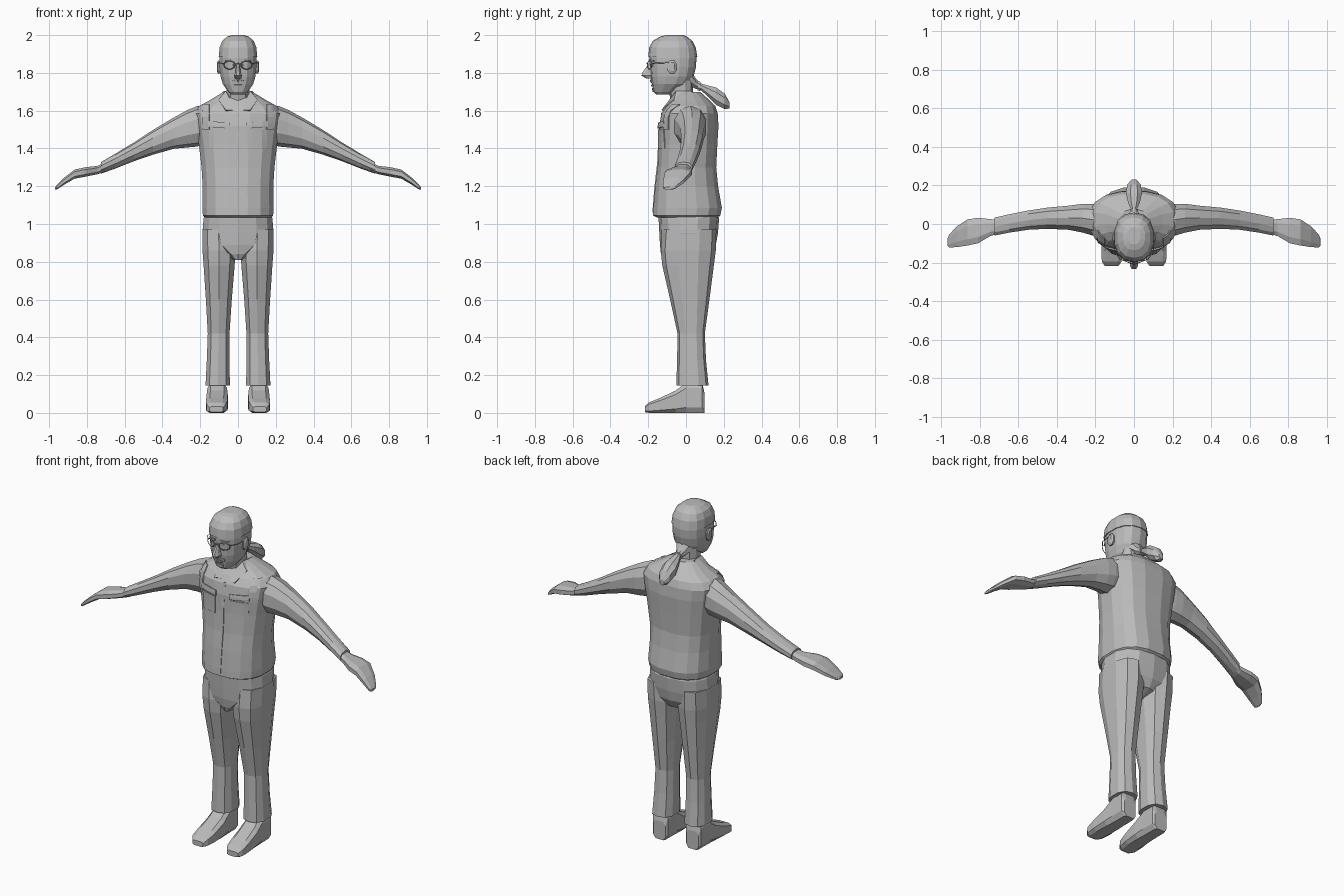
import bpy, bmesh, math
from mathutils import Vector
from mathutils.bvhtree import BVHTree

GREY = bpy.data.materials.new("plain grey")
GREY.diffuse_color = (0.5, 0.5, 0.5, 1)


def add(name, verts, faces, mirror=False, thick=0):
    """Mesh object with optional mirror and thickness."""
    me = bpy.data.meshes.new(name)
    me.from_pydata(verts, [], faces)
    bm = bmesh.new()
    bm.from_mesh(me)
    bmesh.ops.recalc_face_normals(bm, faces=bm.faces)
    bm.to_mesh(me)
    bm.free()
    me.materials.append(GREY)
    ob = bpy.data.objects.new(name, me)
    bpy.context.collection.objects.link(ob)
    if thick:
        m = ob.modifiers.new("thickness", 'SOLIDIFY')
        m.thickness, m.offset = thick, 0
    if mirror:
        m = ob.modifiers.new("mirror", 'MIRROR')
        m.use_mirror_merge = False
    return ob


def loft(name, axis, rings, n=12, p=2.4, mirror=False):
    """Skin of rounded rings; ring = (position on axis, a min, a max, b min, b max)."""
    verts, faces = [], []
    fit = math.cos(math.pi / n) ** (2 / p)
    for t, a0, a1, b0, b1 in rings:
        for i in range(n):
            w = 2 * math.pi * (i + 0.5) / n
            c, s = math.cos(w), math.sin(w)
            a = (a0 + a1) / 2 + (a1 - a0) / 2 * math.copysign(abs(c) ** (2 / p), c) / fit
            b = (b0 + b1) / 2 + (b1 - b0) / 2 * math.copysign(abs(s) ** (2 / p), s) / fit
            verts.append({'x': (t, a, b), 'y': (a, t, b), 'z': (a, b, t)}[axis])
    for r in range(len(rings) - 1):
        for i in range(n):
            j = (i + 1) % n
            faces.append((r * n + i, r * n + j, r * n + n + j, r * n + n + i))
    faces += [tuple(range(n)), tuple(range(len(verts) - n, len(verts)))]
    return add(name, verts, faces, mirror)


def patch(name, base, x0, x1, z0, z1, thick=0.009, mirror=True, slope=0):
    """Thin plate laid on the front of another part."""
    me = base.data
    tree = BVHTree.FromPolygons([v.co for v in me.vertices], [f.vertices[:] for f in me.polygons])
    n, verts = 4, []
    for k in range(n + 1):
        for i in range(n + 1):
            x = x0 + (x1 - x0) * i / n
            z = z0 + (z1 - z0) * k / n + slope * (x - x0)
            hit = tree.ray_cast(Vector((x, -1, z)), Vector((0, 1, 0)))[0]
            verts.append((x, hit.y if hit else -0.1, z))
    w = n + 1
    faces = [(k * w + i, k * w + i + 1, k * w + w + i + 1, k * w + w + i)
             for k in range(n) for i in range(n)]
    return add(name, verts, faces, mirror, thick)


def wire(name, pts, closed=False, r=0.0025):
    """Thin wire, one for each side."""
    for side, s in (("left", 1), ("right", -1)):
        cu = bpy.data.curves.new(name, 'CURVE')
        cu.dimensions, cu.bevel_depth, cu.bevel_resolution = '3D', r, 0
        sp = cu.splines.new('POLY')
        sp.points.add(len(pts) - 1)
        for q, (x, y, z) in zip(sp.points, pts):
            q.co = (s * x, y, z, 1)
        sp.use_cyclic_u = closed
        cu.materials.append(GREY)
        bpy.context.collection.objects.link(bpy.data.objects.new(f"{side}_{name}", cu))


def sym(rows):
    """Rings symmetric in x: (z, half width, y front, y back)."""
    return [(z, -w, w, f, b) for z, w, f, b in rows]


# Jacket body with hem, chest and sloping shoulders
jacket = loft("jacket", 'z', sym([
    (1.035, .176, -.155, .168), (1.045, .186, -.175, .182), (1.085, .189, -.173, .19),
    (1.20, .187, -.163, .17), (1.30, .193, -.15, .16), (1.42, .207, -.143, .166),
    (1.52, .222, -.142, .172), (1.585, .232, -.13, .168), (1.625, .205, -.105, .155),
    (1.655, .15, -.08, .125), (1.70, .075, -.06, .075)]), n=16, p=2.5)
patch("zip_strip", jacket, -.008, .008, 1.06, 1.59, .008, mirror=False)
patch("chest_pocket", jacket, .05, .15, 1.40, 1.50, .01)
patch("pocket_flap", jacket, .045, .155, 1.505, 1.535, .016, slope=.08)
patch("shoulder_strap", jacket, .15, .185, 1.50, 1.63, .014)

# Open collar
add("collar", [(.07, .03, 1.70), (.10, .03, 1.67), (.062, -.05, 1.70), (.10, -.06, 1.655),
               (.012, -.112, 1.60), (.065, -.125, 1.60)],
    [(0, 1, 3, 2), (2, 3, 5, 4)], True, .012)

# Sleeves and mitten hands
loft("sleeve", 'x', [
    (.17, -.05, .10, 1.43, 1.625), (.215, -.06, .105, 1.415, 1.62), (.265, -.045, .105, 1.41, 1.60),
    (.34, -.03, .095, 1.402, 1.56), (.45, -.025, .085, 1.37, 1.495), (.55, -.03, .07, 1.335, 1.43),
    (.65, -.045, .05, 1.295, 1.37), (.725, -.06, .033, 1.268, 1.327)], n=10, p=2.2, mirror=True)
loft("hand", 'x', [
    (.70, -.05, .022, 1.278, 1.325), (.745, -.062, .025, 1.263, 1.308),
    (.81, -.10, .032, 1.25, 1.30), (.865, -.112, .024, 1.24, 1.288),
    (.92, -.12, -.012, 1.208, 1.245), (.96, -.122, -.055, 1.182, 1.205),
    (.968, -.115, -.075, 1.182, 1.195)], n=8, p=2.6, mirror=True)

# Trousers
loft("trouser_seat", 'z', sym([
    (1.06, .172, -.14, .16), (1.03, .182, -.142, .172), (.95, .189, -.138, .166),
    (.89, .17, -.135, .155), (.84, .07, -.13, .13), (.81, .025, -.12, .06)]), n=14, p=2.5)
loft("trouser_leg", 'z', [
    (.97, .02, .188, -.12, .155), (.86, .012, .188, -.128, .152), (.78, .018, .182, -.12, .142),
    (.60, .033, .17, -.08, .12), (.42, .045, .16, -.042, .097), (.28, .045, .165, -.044, .103),
    (.145, .043, .172, -.048, .116)], n=10, p=2.5, mirror=True)

# Shoes
loft("shoe", 'y', [
    (.097, .07, .15, 0, .11), (.085, .06, .16, 0, .16), (.0, .058, .162, 0, .16),
    (-.055, .054, .166, 0, .118), (-.14, .056, .17, 0, .078), (-.195, .065, .167, 0, .056),
    (-.218, .08, .152, .004, .034)], n=8, p=4, mirror=True)

# Neck and head
loft("neck", 'z', sym([(1.56, .062, -.09, .04), (1.65, .058, -.078, .035),
                       (1.76, .065, -.10, .035)]), n=10)
skull = [(1.685, .035, -.155, -.09), (1.70, .052, -.17, -.05), (1.74, .08, -.178, .01),
         (1.78, .092, -.185, .038), (1.83, .097, -.188, .05), (1.88, .097, -.192, .053),
         (1.93, .092, -.187, .045), (1.965, .078, -.168, .027), (1.987, .052, -.13, 0),
         (1.995, .028, -.10, -.02)]
head = loft("head", 'z', sym(skull), n=14)

# Hair cap, hair tie and tail
loft("hair_cap", 'z', sym([(z + .005, w + .005, f - .005, b + .004)
                           for z, w, f, b in skull if z > 1.87]), n=14)
loft("hair_tail", 'y', [
    (.02, -.05, .05, 1.73, 1.82), (.052, -.028, .028, 1.715, 1.77), (.075, -.015, .015, 1.712, 1.745),
    (.11, -.03, .03, 1.68, 1.735), (.16, -.042, .042, 1.63, 1.722), (.205, -.035, .035, 1.608, 1.69),
    (.23, -.014, .014, 1.612, 1.645)], n=8, p=2.2)
loft("hair_tie", 'y', [(.062, -.022, .022, 1.708, 1.758), (.078, -.022, .022, 1.702, 1.752)], n=8)

# Face details
loft("nose", 'z', sym([(1.85, .008, -.197, -.17), (1.80, .015, -.232, -.17),
                       (1.785, .021, -.235, -.17), (1.77, .014, -.21, -.17)]), n=8)
patch("eyebrow", head, .018, .065, 1.862, 1.872, .012, slope=-.1)
patch("eye", head, .025, .055, 1.835, 1.848, .006)
patch("moustache", head, 0, .035, 1.752, 1.766, .014, slope=-.25)
patch("lower_lip", head, -.02, .02, 1.73, 1.738, .012, mirror=False)
patch("chin_beard", head, -.022, .022, 1.70, 1.72, .01, mirror=False)
loft("ear", 'x', [(.08, -.095, -.055, 1.80, 1.86), (.105, -.098, -.05, 1.795, 1.865),
                  (.112, -.085, -.06, 1.81, 1.855)], n=8, mirror=True)

# Wire glasses
wire("lens_rim", [(.045 + .03 * math.cos(a * math.pi / 5), -.193 + .012 * math.cos(a * math.pi / 5),
                   1.842 + .022 * math.sin(a * math.pi / 5)) for a in range(10)], True)
wire("temple_arm", [(.072, -.182, 1.85), (.098, -.15, 1.852), (.106, -.08, 1.855)])
wire("glasses_bridge", [(.016, -.204, 1.846), (0, -.208, 1.85)])
